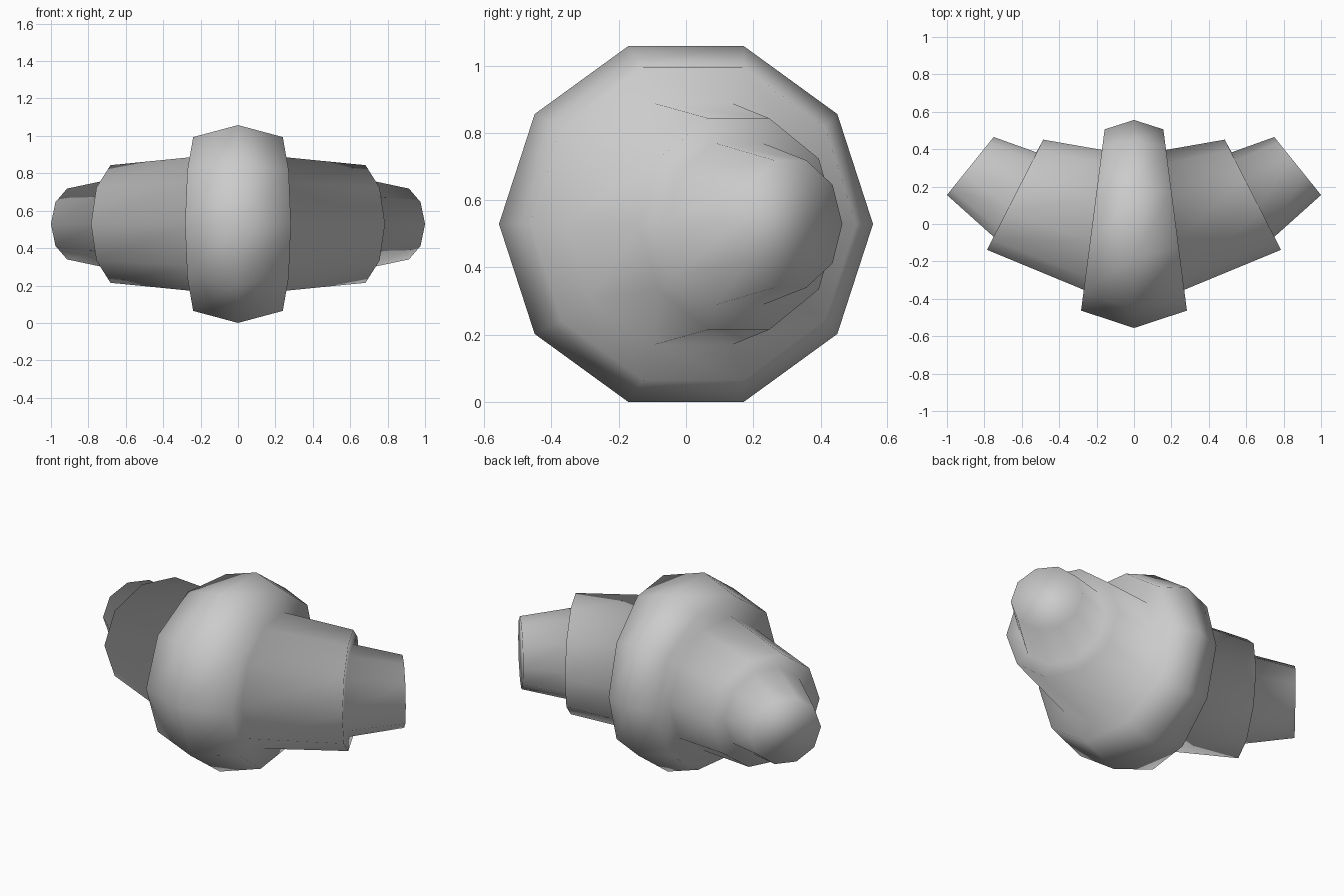
import bpy, bmesh
from math import sin, cos, pi

if "Cube" in bpy.data.objects:
    bpy.data.objects.remove(bpy.data.objects["Cube"])

SIDES = 10
HEIGHT = 0.529


def ring(bm, front, back):
    """Upright decagon whose horizontal diameter runs front -> back in plan."""
    cx, cy = (front[0] + back[0]) / 2, (front[1] + back[1]) / 2
    hx, hy = (front[0] - back[0]) / 2, (front[1] - back[1]) / 2
    r = (hx * hx + hy * hy) ** 0.5
    return [bm.verts.new((cx + hx * cos(a), cy + hy * cos(a), HEIGHT + r * sin(a)))
            for a in (2 * pi * i / SIDES for i in range(SIDES))]


# Front and back plan points of each ring, from the middle out to the tip
half_profile = [
    ((0.283, -0.463), (0.157, 0.506)),   # edge of central band
    ((0.268, -0.352), (0.171, 0.396)),   # inset on its end face
    ((0.786, -0.138), (0.485, 0.451)),   # end of second segment
    ((0.750, -0.069), (0.522, 0.383)),   # inset on its end face
    ((1.000, 0.155), (0.750, 0.465)),    # end of tip segment
]
left = [((-f[0], f[1]), (-b[0], b[1])) for f, b in reversed(half_profile)]
stations = left + [((0, -0.556), (0, 0.556))] + half_profile

# Curved, stepped body lofted through all rings and capped at both tips
bm = bmesh.new()
rings = [ring(bm, f, b) for f, b in stations]
for a, b in zip(rings, rings[1:]):
    for i in range(SIDES):
        j = (i + 1) % SIDES
        bm.faces.new((a[i], a[j], b[j], b[i]))
bm.faces.new(rings[0])
bm.faces.new(rings[-1])
bmesh.ops.recalc_face_normals(bm, faces=bm.faces)
for f in bm.faces:
    f.smooth = True

mesh = bpy.data.meshes.new("stepped_body")
bm.to_mesh(mesh)
bm.free()
body = bpy.data.objects.new("stepped_body", mesh)
bpy.context.collection.objects.link(body)
